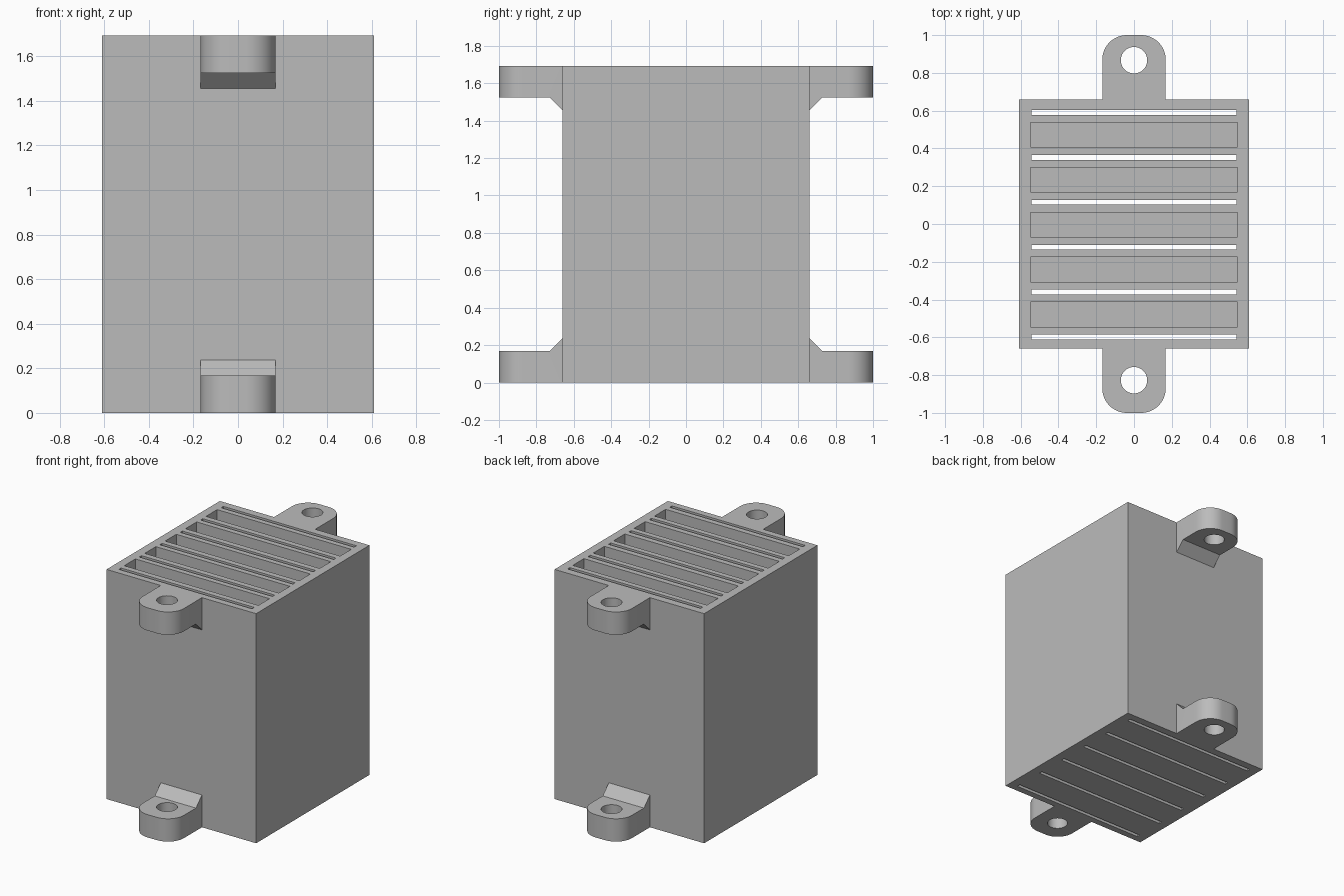
import bpy
import bmesh
from math import radians
from mathutils import Matrix

if "Cube" in bpy.data.objects:
    bpy.data.objects.remove(bpy.data.objects["Cube"], do_unlink=True)

HALF_X, HALF_Y, HEIGHT = 0.61, 0.66, 1.693
PITCH = 0.238

grey = bpy.data.materials.new("plain grey")
grey.use_nodes = True
color = (0.5, 0.5, 0.5, 1)
grey.diffuse_color = color
grey.node_tree.nodes["Principled BSDF"].inputs["Base Color"].default_value = color


def make_object(name, bm):
    bmesh.ops.recalc_face_normals(bm, faces=bm.faces[:])
    mesh = bpy.data.meshes.new(name)
    bm.to_mesh(mesh)
    bm.free()
    mesh.materials.append(grey)
    obj = bpy.data.objects.new(name, mesh)
    bpy.context.collection.objects.link(obj)
    return obj


def add_box(bm, half_x, y0, y1, z0, z1):
    size = Matrix.Diagonal((2 * half_x, y1 - y0, z1 - z0, 1))
    place = Matrix.Translation((0, (y0 + y1) / 2, (z0 + z1) / 2))
    bmesh.ops.create_cube(bm, size=1, matrix=place @ size)


def cut(obj, cutter):
    cutter.hide_render = True
    mod = obj.modifiers.new("cut", 'BOOLEAN')
    mod.operation = 'DIFFERENCE'
    mod.solver = 'EXACT'
    mod.object = cutter
    bpy.context.view_layer.objects.active = obj
    bpy.ops.object.modifier_apply(modifier=mod.name)
    bpy.data.objects.remove(cutter, do_unlink=True)


# Housing block with deep open pockets and narrow vents running right through
bm = bmesh.new()
add_box(bm, HALF_X, -HALF_Y, HALF_Y, 0, HEIGHT)
housing = make_object("housing", bm)

bm = bmesh.new()
for i in range(5):
    y = (i - 2) * PITCH - 0.003
    add_box(bm, 0.547, y - 0.065, y + 0.065, 0.07, HEIGHT + 0.1)
for i in range(6):
    y = (i - 2.5) * PITCH - 0.004
    add_box(bm, 0.543, y - 0.013, y + 0.013, -0.1, HEIGHT + 0.1)
cut(housing, make_object("pocket_cutter", bm))


# Mounting tab: gusseted side profile, rounded outer corners, bolt hole
def mounting_tab(name, side, hole_y, upper):
    profile = [(HALF_Y, 0), (1, 0), (1, 0.168), (0.73, 0.168), (HALF_Y, 0.238)]
    bm = bmesh.new()
    verts = [bm.verts.new((-0.168, side * y, HEIGHT - z if upper else z))
             for y, z in profile]
    face = bm.faces.new(verts)
    extruded = bmesh.ops.extrude_face_region(bm, geom=[face])["geom"]
    bmesh.ops.translate(bm, vec=(0.336, 0, 0),
                        verts=[g for g in extruded if isinstance(g, bmesh.types.BMVert)])
    bmesh.ops.recalc_face_normals(bm, faces=bm.faces[:])
    corners = [e for e in bm.edges
               if all(abs(v.co.y) > 0.99 for v in e.verts)
               and abs(e.verts[0].co.x - e.verts[1].co.x) < 0.01]
    bmesh.ops.bevel(bm, geom=corners, offset=0.13, segments=12,
                    profile=0.5, affect='EDGES')
    tab = make_object(name, bm)

    bm = bmesh.new()
    bmesh.ops.create_cone(bm, cap_ends=True, segments=40, radius1=0.07, radius2=0.07,
                          depth=4, matrix=Matrix.Translation((0, hole_y, 0)))
    cut(tab, make_object("hole_cutter", bm))
    return tab


parts = [housing]
for place, side, hole_y in (("front", -1, -0.827), ("back", 1, 0.867)):
    for level in ("lower", "upper"):
        parts.append(mounting_tab(f"{place}_{level}_tab", side, hole_y, level == "upper"))

# Smooth the rounded walls and keep the hard edges
bpy.ops.object.select_all(action='DESELECT')
for part in parts:
    part.select_set(True)
bpy.context.view_layer.objects.active = housing
bpy.ops.object.shade_smooth_by_angle(angle=radians(30))
